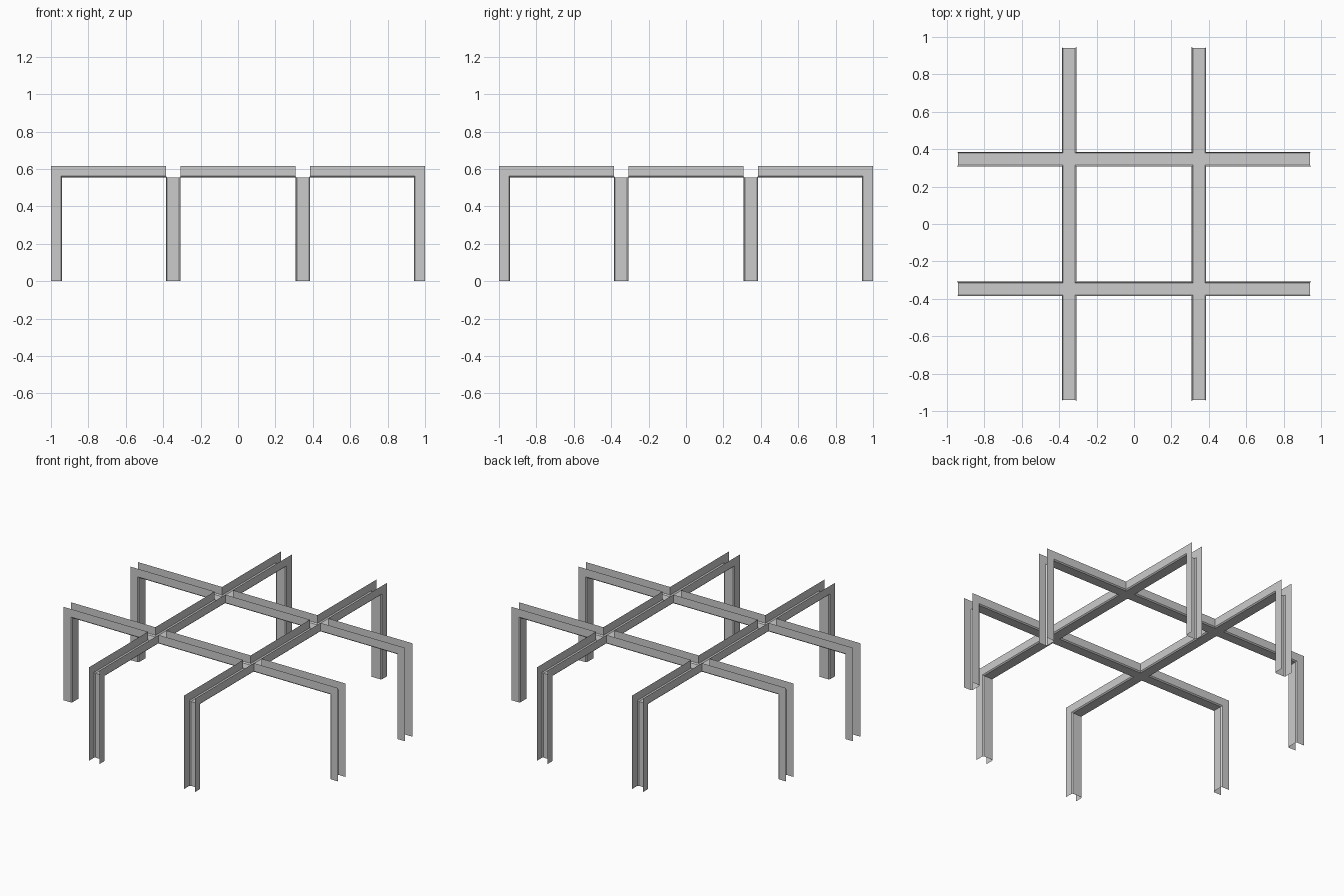
import bpy, bmesh
from mathutils import Matrix, Vector
from math import pi

if "Cube" in bpy.data.objects:
    bpy.data.objects.remove(bpy.data.objects["Cube"])

C = 0.347      # beam offset from the centre
H = 0.039      # half width of the channel
B = 0.007      # small bevel between web and flange
OUT, TOP = 1.0, 0.615     # outer rim of the flanges
MID, MIDZ = 0.947, 0.562  # flange / bevel line
WEB, WEBZ = MID - B, MIDZ - B


def strip(bm, a, b):
    """Quads between two matching polylines."""
    va = [bm.verts.new(p) for p in a]
    vb = [bm.verts.new(p) for p in b]
    for i in range(len(a) - 1):
        bm.faces.new((va[i], va[i + 1], vb[i + 1], vb[i]))


def channel(name, y, angle, keep_crossing):
    bm = bmesh.new()
    w = H - B

    def leg_path(m, x, z, end, yy):
        return [Vector((m * x, yy, 0)), Vector((m * x, yy, z)), Vector((m * end, yy, z))]

    for m in (-1, 1):
        # web of the leg and outer part of the beam
        strip(bm, leg_path(m, WEB, WEBZ, C + w, y - w),
              leg_path(m, WEB, WEBZ, C + w, y + w))
        # web across the crossing belongs to one direction only
        if keep_crossing:
            strip(bm, [(m * (C + w), y - w, WEBZ), (m * (C - w), y - w, WEBZ)],
                  [(m * (C + w), y + w, WEBZ), (m * (C - w), y + w, WEBZ)])
        for s in (-1, 1):
            yo, yi = y + s * H, y + s * w
            mid = leg_path(m, MID, MIDZ, C + H, yo)
            # bevel, then upright flange
            strip(bm, leg_path(m, WEB, WEBZ, C + w, yi), mid)
            strip(bm, mid, leg_path(m, OUT, TOP, C + H, yo))

    # middle span between the two crossings
    def span(e, yy, z):
        return [(-e, yy, z), (e, yy, z)]
    strip(bm, span(C - w, y - w, WEBZ), span(C - w, y + w, WEBZ))
    for s in (-1, 1):
        yo, yi = y + s * H, y + s * w
        # inner ends are mitred against the crossing channel
        strip(bm, span(C - w, yi, WEBZ), span(C - H, yo, MIDZ))
        strip(bm, span(C - H, yo, MIDZ), span(C - H, yo, TOP))

    bmesh.ops.remove_doubles(bm, verts=bm.verts, dist=1e-5)
    bmesh.ops.recalc_face_normals(bm, faces=bm.faces)
    bm.transform(Matrix.Rotation(angle, 4, 'Z'))
    me = bpy.data.meshes.new(name)
    bm.to_mesh(me)
    bm.free()
    ob = bpy.data.objects.new(name, me)
    bpy.context.collection.objects.link(ob)


# two channels each way, forming the crossed frame
channel("front_channel", -C, 0, True)
channel("back_channel", C, 0, True)
channel("right_channel", -C, pi / 2, False)
channel("left_channel", C, pi / 2, False)
